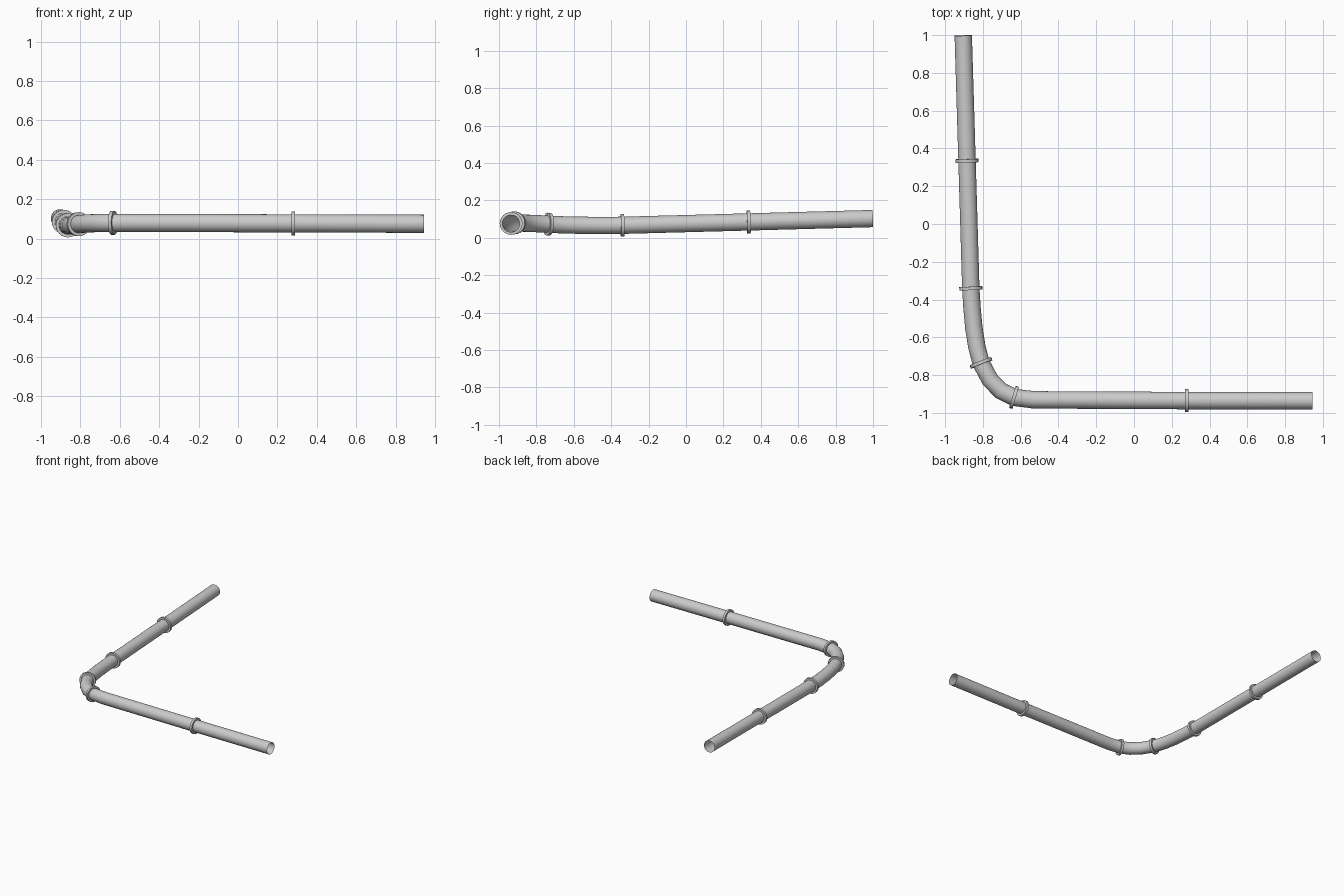
import bpy, bmesh, math
from mathutils import Vector

if "Cube" in bpy.data.objects:
    bpy.data.objects.remove(bpy.data.objects["Cube"])

SIDES = 24
R = 0.046
UP = Vector((0, 0, 1))

# centre line of the pipe
PATH = [Vector(p) for p in [
    (0.945, -0.936, 0.075), (0.28, -0.935, 0.077), (-0.53, -0.931, 0.08),
    (-0.635, -0.918, 0.08), (-0.704, -0.884, 0.079), (-0.762, -0.825, 0.077),
    (-0.81, -0.735, 0.073), (-0.832, -0.65, 0.069), (-0.848, -0.55, 0.067),
    (-0.858, -0.44, 0.066), (-0.864, -0.34, 0.067), (-0.884, 0.335, 0.085),
    (-0.904, 0.998, 0.103)]]


def tangent(i):
    a = PATH[max(i - 1, 0)]
    b = PATH[min(i + 1, len(PATH) - 1)]
    d1 = (PATH[i] - a).normalized() if i else Vector()
    d2 = (b - PATH[i]).normalized() if i < len(PATH) - 1 else Vector()
    return (d1 + d2).normalized()


def ring_verts(bm, centre, axis, radius):
    side = axis.cross(UP).normalized()
    up = side.cross(axis).normalized()
    angles = [2 * math.pi * k / SIDES for k in range(SIDES)]
    return [bm.verts.new(centre + radius * (math.cos(a) * side + math.sin(a) * up))
            for a in angles]


def sweep(name, sections, closed=False):
    """Skin a list of (centre, axis, radius) circles."""
    bm = bmesh.new()
    loops = [ring_verts(bm, *s) for s in sections]
    pairs = list(zip(loops, loops[1:]))
    if closed:
        pairs.append((loops[-1], loops[0]))
    for a, b in pairs:
        for k in range(SIDES):
            n = (k + 1) % SIDES
            bm.faces.new((a[k], a[n], b[n], b[k]))
    bmesh.ops.recalc_face_normals(bm, faces=bm.faces)
    me = bpy.data.meshes.new(name)
    bm.to_mesh(me)
    bm.free()
    ob = bpy.data.objects.new(name, me)
    bpy.context.collection.objects.link(ob)
    bpy.context.view_layer.objects.active = ob
    bpy.ops.object.select_all(action='DESELECT')
    ob.select_set(True)
    bpy.ops.object.shade_smooth_by_angle(angle=math.radians(35))
    return ob


# open-ended pipe
sweep("pipe", [(p, tangent(i), R) for i, p in enumerate(PATH)])

# raised joint collars around the pipe
for n, i in enumerate((1, 3, 6, 10, 11)):
    c, t = PATH[i], tangent(i)
    h = 0.009
    sweep(f"joint_collar_{n + 1}",
          [(c - t * h, t, R), (c - t * h, t, 0.061),
           (c + t * h, t, 0.061), (c + t * h, t, R)])
